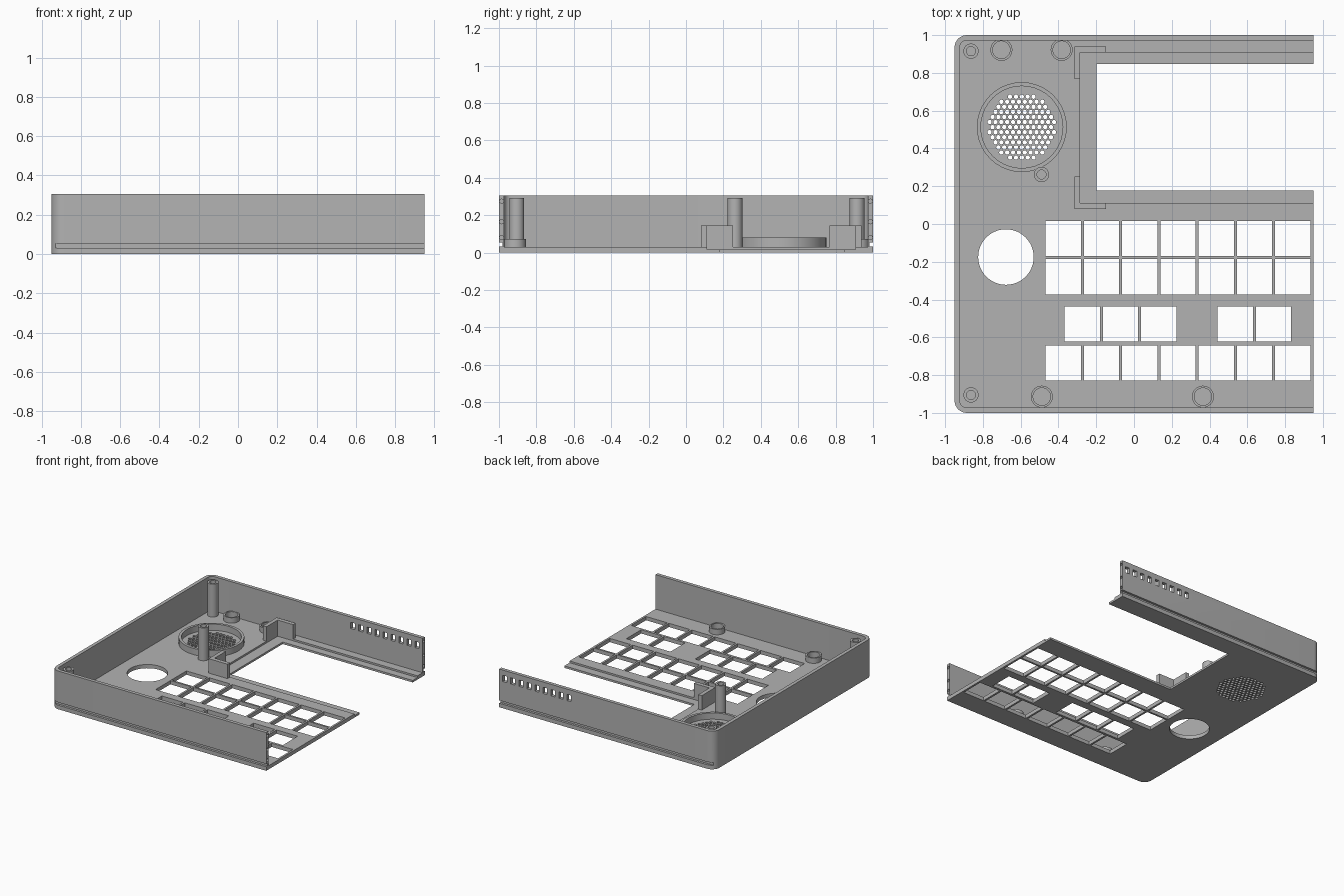
import bpy, bmesh, math
from mathutils import Matrix, Vector

if "Cube" in bpy.data.objects:
    bpy.data.objects.remove(bpy.data.objects["Cube"], do_unlink=True)

grey = bpy.data.materials.new("plain grey")
grey.use_nodes = True
grey.diffuse_color = (0.45, 0.45, 0.45, 1)
grey.node_tree.nodes["Principled BSDF"].inputs["Base Color"].default_value = (0.45, 0.45, 0.45, 1)

FLOOR, TOP, WALL = 0.03, 0.305, 0.028
END, OVER = 0.95, 1.1


def finish(bm, name):
    bmesh.ops.recalc_face_normals(bm, faces=bm.faces)
    mesh = bpy.data.meshes.new(name)
    bm.to_mesh(mesh)
    bm.free()
    mesh.materials.append(grey)
    obj = bpy.data.objects.new(name, mesh)
    bpy.context.collection.objects.link(obj)
    return obj


def select(obj):
    bpy.ops.object.select_all(action='DESELECT')
    obj.select_set(True)
    bpy.context.view_layer.objects.active = obj


def smooth(obj):
    select(obj)
    bpy.ops.object.shade_smooth_by_angle(angle=math.radians(35))


def box(bm, x0, x1, y0, y1, z0, z1):
    mat = Matrix.Translation(((x0 + x1) / 2, (y0 + y1) / 2, (z0 + z1) / 2))
    mat = mat @ Matrix.Diagonal((x1 - x0, y1 - y0, z1 - z0, 1))
    bmesh.ops.create_cube(bm, size=1, matrix=mat)


def cylinder(bm, centre, r, depth, sides, along_x=False):
    mat = Matrix.Translation(centre)
    if along_x:
        mat = mat @ Matrix.Rotation(math.pi / 2, 4, 'Y')
    bmesh.ops.create_cone(bm, cap_ends=True, segments=sides, radius1=r,
                          radius2=r, depth=depth, matrix=mat)


def tray_prism(bm, inset, right, z0, z1):
    """Rectangle with its two left corners rounded, extruded upward."""
    r = 0.065 - inset
    cx, cy = -0.885, 0.935
    pts = [(right, -1 + inset), (right, 1 - inset)]
    for sign, start in ((1, 90), (-1, 180)):
        for i in range(9):
            a = math.radians(start + i * 90 / 8)
            pts.append((cx + r * math.cos(a), sign * cy + r * math.sin(a)))
    face = bm.faces.new([bm.verts.new((x, y, z0)) for x, y in pts])
    top = bmesh.ops.extrude_face_region(bm, geom=[face])["geom"]
    bmesh.ops.translate(bm, vec=(0, 0, z1 - z0),
                        verts=[v for v in top if isinstance(v, bmesh.types.BMVert)])


def cut(obj, bm):
    cutter = finish(bm, "cutter")
    cutter.hide_render = True
    select(obj)
    mod = obj.modifiers.new("cut", 'BOOLEAN')
    mod.operation = 'DIFFERENCE'
    mod.solver = 'EXACT'
    mod.object = cutter
    bpy.ops.object.modifier_apply(modifier=mod.name)
    bpy.data.objects.remove(cutter, do_unlink=True)


def tube(name, x, y, r_out, r_in, z1):
    bm = bmesh.new()
    z0 = FLOOR - 0.005
    ring = [bm.verts.new((r, 0, z)) for r, z in
            ((r_in, z0), (r_out, z0), (r_out, z1), (r_in, z1))]
    edges = [bm.edges.new((ring[i], ring[(i + 1) % 4])) for i in range(4)]
    bmesh.ops.spin(bm, geom=ring + edges, cent=(0, 0, 0), axis=(0, 0, 1),
                   angle=math.tau, steps=40)
    bmesh.ops.remove_doubles(bm, verts=bm.verts, dist=1e-5)
    bmesh.ops.translate(bm, vec=(x, y, 0), verts=bm.verts)
    smooth(finish(bm, name))


# Tray: floor with walls on three sides, open on its left
bm = bmesh.new()
tray_prism(bm, 0, END, 0, TOP)
tray = finish(bm, "tray")
bm = bmesh.new()
tray_prism(bm, WALL, OVER, FLOOR, 0.5)
cut(tray, bm)

# Sunken ledge, then the screen opening inside it
bm = bmesh.new()
box(bm, -0.285, OVER, 0.112, 0.907, 0.016, 0.1)
cut(tray, bm)
bm = bmesh.new()
box(bm, -0.198, OVER, 0.178, 0.847, -0.1, 0.2)

# Key openings
PITCH, KEY = 0.2025, 0.187
rows = [(-0.468, 0.017, range(7)), (-0.468, -0.185, range(7)),
        (-0.367, -0.436, (0, 1, 2, 4, 5)), (-0.468, -0.642, range(7))]
for x, y, columns in rows:
    for c in columns:
        box(bm, x + c * PITCH, x + c * PITCH + KEY, y - KEY, y, -0.1, 0.2)

# Round dial opening and hexagonal speaker grille
cylinder(bm, (-0.678, -0.175, 0), 0.147, 0.2, 48)
SX, SY, STEP = -0.594, 0.513, 0.031
for j in range(-6, 7):
    for i in range(-6, 7):
        p = Vector(((i + 0.5 * (j % 2)) * STEP, j * STEP * math.sqrt(0.75), 0))
        if p.length < 0.178:
            cylinder(bm, p + Vector((SX, SY, 0)), 0.0115, 0.2, 12)
cut(tray, bm)

# Outer grooves, wall end pin holes and back wall vent slots
bm = bmesh.new()
for side in (-1, 1):
    y0, y1 = sorted((side * 0.982, side * 1.1))
    box(bm, -OVER, OVER, y0, y1, 0.032, 0.055)
    for z in (0.08, 0.165, 0.275):
        cylinder(bm, (END, side * 0.986, z), 0.011, 0.06, 16, along_x=True)
for i in range(9):
    x = 0.315 + i * 0.071
    box(bm, x, x + 0.036, 0.9, 1.1, 0.213, 0.263)
cut(tray, bm)
smooth(tray)

# Speaker rim, tall screw posts and short round bosses
tube("speaker_rim", SX, SY, 0.238, 0.217, 0.08)
for i, (x, y) in enumerate(((-0.863, 0.915), (-0.863, -0.905), (-0.49, 0.262))):
    tube(f"screw_post_{i + 1}", x, y, 0.04, 0.024, 0.292)
for i, (x, y) in enumerate(((-0.702, 0.922), (-0.383, 0.922), (-0.488, -0.914), (0.365, -0.914))):
    tube(f"foot_boss_{i + 1}", x, y, 0.058, 0.046, 0.073)

# L-shaped corner brackets at the screen opening
for name, flip in (("back_bracket", 1), ("front_bracket", -1)):
    mid = 0.5095
    bm = bmesh.new()
    outline = [(-0.316, 0.43), (-0.148, 0.43), (-0.148, 0.3975),
               (-0.285, 0.3975), (-0.285, 0.257), (-0.316, 0.257)]
    face = bm.faces.new([bm.verts.new((x, mid + flip * y, 0.02)) for x, y in outline])
    top = bmesh.ops.extrude_face_region(bm, geom=[face])["geom"]
    bmesh.ops.translate(bm, vec=(0, 0, 0.125),
                        verts=[v for v in top if isinstance(v, bmesh.types.BMVert)])
    finish(bm, name)
